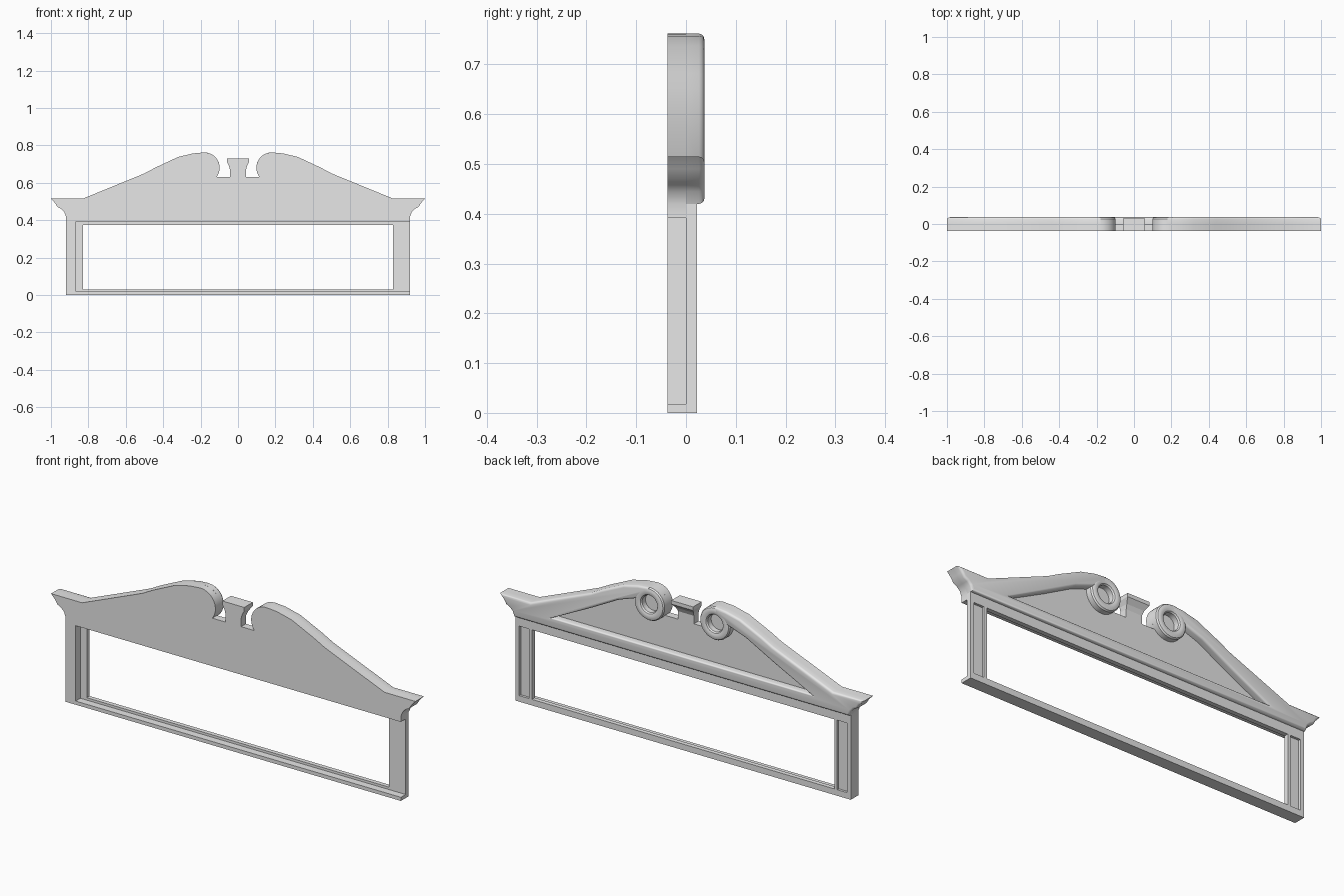
import bpy, bmesh, math
from mathutils import Matrix, Vector

cube = bpy.data.objects.get("Cube")
if cube:
    bpy.data.objects.remove(cube, do_unlink=True)

grey = bpy.data.materials.new("plain_grey")
grey.use_nodes = True
colour = (0.8, 0.8, 0.8, 1)
grey.diffuse_color = colour
for node in grey.node_tree.nodes:
    if node.type == 'BSDF_PRINCIPLED':
        node.inputs["Base Color"].default_value = colour

FRONT, MID, FRAME_BACK, BACK = -0.037, 0.0, 0.022, 0.037


def finish(name, bm, smooth=False):
    bmesh.ops.recalc_face_normals(bm, faces=bm.faces)
    mesh = bpy.data.meshes.new(name)
    bm.to_mesh(mesh)
    bm.free()
    mesh.materials.append(grey)
    ob = bpy.data.objects.new(name, mesh)
    bpy.context.collection.objects.link(ob)
    if smooth:
        bpy.ops.object.select_all(action='DESELECT')
        ob.select_set(True)
        bpy.context.view_layer.objects.active = ob
        bpy.ops.object.shade_smooth_by_angle(angle=math.radians(35))
    return ob


def prism(name, outline, y0, y1, bevel=0):
    """Extrude an x-z outline along y, optionally rounding its back rim."""
    bm = bmesh.new()
    face = bm.faces.new([bm.verts.new((x, y0, z)) for x, z in outline])
    ext = bmesh.ops.extrude_face_region(bm, geom=[face], use_keep_orig=True)
    new = [v for v in ext["geom"] if isinstance(v, bmesh.types.BMVert)]
    bmesh.ops.translate(bm, verts=new, vec=(0, y1 - y0, 0))
    bmesh.ops.recalc_face_normals(bm, faces=bm.faces)
    if bevel:
        rim = [e for e in bm.edges if all(abs(v.co.y - y1) < 1e-5 for v in e.verts)]
        bmesh.ops.bevel(bm, geom=rim, offset=bevel, segments=3, profile=0.5,
                        affect='EDGES', clamp_overlap=False)
    return finish(name, bm, smooth=True)


def box(name, x0, x1, y0, y1, z0, z1):
    return prism(name, [(x0, z0), (x1, z0), (x1, z1), (x0, z1)], y0, y1)


def mirrored(half):
    return half + [(-x, z) for x, z in reversed(half)]


# Shared outlines: cornice end, raked top and scroll
cornice_end = [(.92, .42), (.93, .445), (.945, .46), (.965, .47), (.977, .49), (1, .515)]
rake = [(.83, .515), (.5, .65), (.44, .682), (.32, .738), (.24, .757)]
cx, cz, radius = .18, .68, .082


def arc(a0, a1, count):
    angles = [math.radians(a0 + (a1 - a0) * i / count) for i in range(count + 1)]
    return [(cx + radius * math.cos(a), cz + radius * math.sin(a)) for a in angles]


# Front board with scrolled top, notches and centre post
notch = [(.115, .63), (.043, .63), (.043, .69)]
prism("pediment_board",
      mirrored([(.92, .392)] + cornice_end + rake + arc(82, 212, 11) + notch),
      FRONT, MID)

# Raised back moulding: base cornice joined to both raked arms
inner_rake = [(.18, .73), (.22, .715), (.25, .69), (.35, .655), (.5, .575), (.71, .47)]
prism("pediment_moulding", mirrored(cornice_end + rake + [(cx, cz + radius)] + inner_rake),
      MID, BACK, bevel=.011)

# Scroll rings
section = [(.042, 0), (.042, .027), (.047, .034), (.056, BACK),
           (.068, BACK), (.077, .034), (radius, .027), (radius, 0)]
for side, label in ((1, "left"), (-1, "right")):
    bm = bmesh.new()
    centre = Vector((side * cx, 0, cz))
    verts = [bm.verts.new(centre + Vector((r, y, 0))) for r, y in section]
    edges = [bm.edges.new((verts[i - 1], verts[i])) for i in range(len(verts))]
    bmesh.ops.spin(bm, geom=verts + edges, cent=centre, axis=(0, 1, 0),
                   angle=math.tau, steps=32)
    bmesh.ops.remove_doubles(bm, verts=bm.verts, dist=1e-4)
    finish(label + "_scroll_ring", bm, smooth=True)

# Flared cap on the centre post
bm = bmesh.new()
levels = [(.043, MID, .67), (.048, .01, .69), (.06, .03, .712), (.06, .03, .73)]
rings = [[bm.verts.new(p) for p in ((-w, FRONT, z), (w, FRONT, z), (w, b, z), (-w, b, z))]
         for w, b, z in levels]
for low, high in zip(rings, rings[1:]):
    for i in range(4):
        bm.faces.new((low[i - 1], low[i], high[i], high[i - 1]))
bm.faces.new(rings[0])
bm.faces.new(rings[-1])
finish("post_cap", bm)

# Back frame around the opening
box("frame_head", -.92, .92, MID, FRAME_BACK, .375, .425)
box("frame_sill", -.92, .92, MID, FRAME_BACK, 0, .03)
for side, label in ((1, "left"), (-1, "right")):
    def jamb(part, a, b, depth):
        lo, hi = sorted((side * a, side * b))
        box(label + part, lo, hi, MID, depth, .03, .375)
    jamb("_inner_stile", .83, .845, FRAME_BACK)
    jamb("_sunk_panel", .845, .9, .01)
    jamb("_outer_stile", .9, .92, FRAME_BACK)

# Front lips of the slide-in rebate, open at the left end
box("sill_lip", -.92, .92, FRONT, MID, 0, .018)
box("rebate_stop", -.92, -.865, FRONT, MID, .018, .392)
